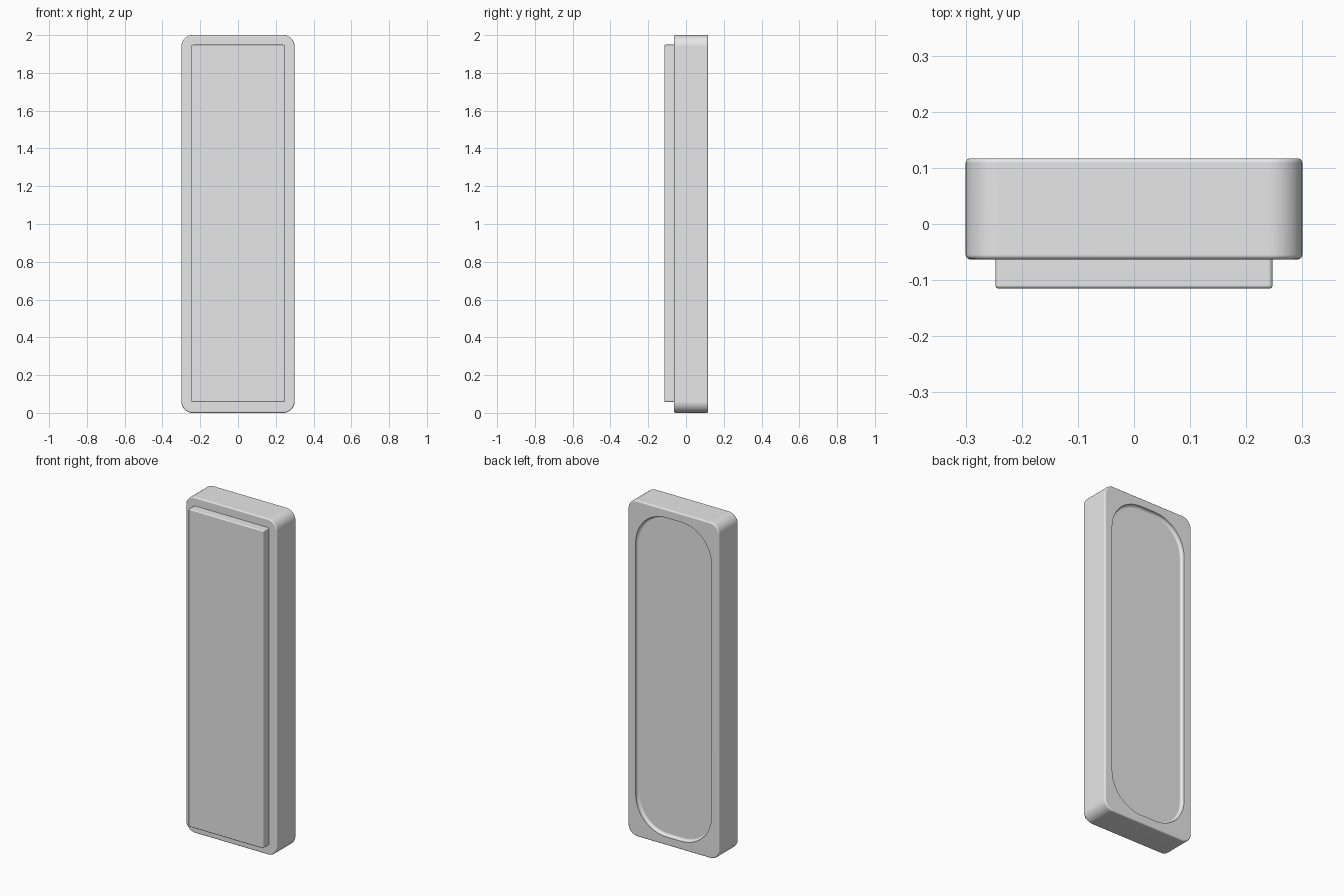
import bpy
import bmesh
from math import sin, cos, pi, radians

if "Cube" in bpy.data.objects:
    bpy.data.objects.remove(bpy.data.objects["Cube"], do_unlink=True)

grey = bpy.data.materials.new("plain grey")
grey.use_nodes = True
grey.diffuse_color = (0.8, 0.8, 0.8, 1)
grey.node_tree.nodes["Principled BSDF"].inputs["Base Color"].default_value = (0.8, 0.8, 0.8, 1)

STEPS = 12  # segments per rounded corner


def ring(bm, half_w, half_h, radius, y, z):
    """Rounded rectangle in the xz plane."""
    verts = []
    for i, (sx, sz) in enumerate([(1, 1), (-1, 1), (-1, -1), (1, -1)]):
        for k in range(STEPS + 1):
            a = (i + k / STEPS) * pi / 2
            verts.append(bm.verts.new((sx * (half_w - radius) + radius * cos(a), y,
                                       z + sz * (half_h - radius) + radius * sin(a))))
    return verts


def loft(name, rings, z):
    """Skin a list of (half width, half height, radius, y) rings and cap both ends."""
    bm = bmesh.new()
    loops = [ring(bm, *r, z) for r in rings]
    for a, b in zip(loops, loops[1:]):
        for i in range(len(a)):
            j = (i + 1) % len(a)
            bm.faces.new((a[i], a[j], b[j], b[i]))
    bm.faces.new(loops[0])
    bm.faces.new(loops[-1])
    bmesh.ops.recalc_face_normals(bm, faces=bm.faces)
    mesh = bpy.data.meshes.new(name)
    bm.to_mesh(mesh)
    bm.free()
    mesh.materials.append(grey)
    obj = bpy.data.objects.new(name, mesh)
    bpy.context.collection.objects.link(obj)
    bpy.ops.object.select_all(action="DESELECT")
    obj.select_set(True)
    bpy.context.view_layer.objects.active = obj
    bpy.ops.object.shade_smooth_by_angle(angle=radians(35))
    weighted = obj.modifiers.new("even_shading", "WEIGHTED_NORMAL")
    weighted.keep_sharp = True
    return obj


def soft_edge(half_w, half_h, radius, y, size, direction, start, end):
    """Quarter-round rings between a side wall (0) and an end face (1)."""
    rings = []
    for k in range(5):
        t = (start + (end - start) * k / 4) * pi / 2
        inset = size * (1 - cos(t))
        rings.append((half_w - inset, half_h - inset, radius - inset,
                      y + direction * size * (sin(t) - 1)))
    return rings


# Case: rounded block with softened rims and a shallow hollow in its back
FRONT, BACK, DEPTH = -0.063, 0.117, 0.022
case = soft_edge(0.3, 1.0, 0.06, FRONT, 0.008, -1, 1, 0)
case += soft_edge(0.3, 1.0, 0.06, BACK, 0.008, 1, 0, 1)
case.append((0.25, 0.95, 0.2, BACK))
case += soft_edge(0.25, 0.95, 0.2, BACK - DEPTH, 0.014, -1, 0, 1)
loft("case", case, 1.0)

# Raised front panel, sunk slightly into the case
panel = soft_edge(0.247, 0.946, 0.008, -0.115, 0.006, -1, 1, 0)
panel.append((0.247, 0.946, 0.008, FRONT + 0.01))
loft("front_panel", panel, 1.003)
